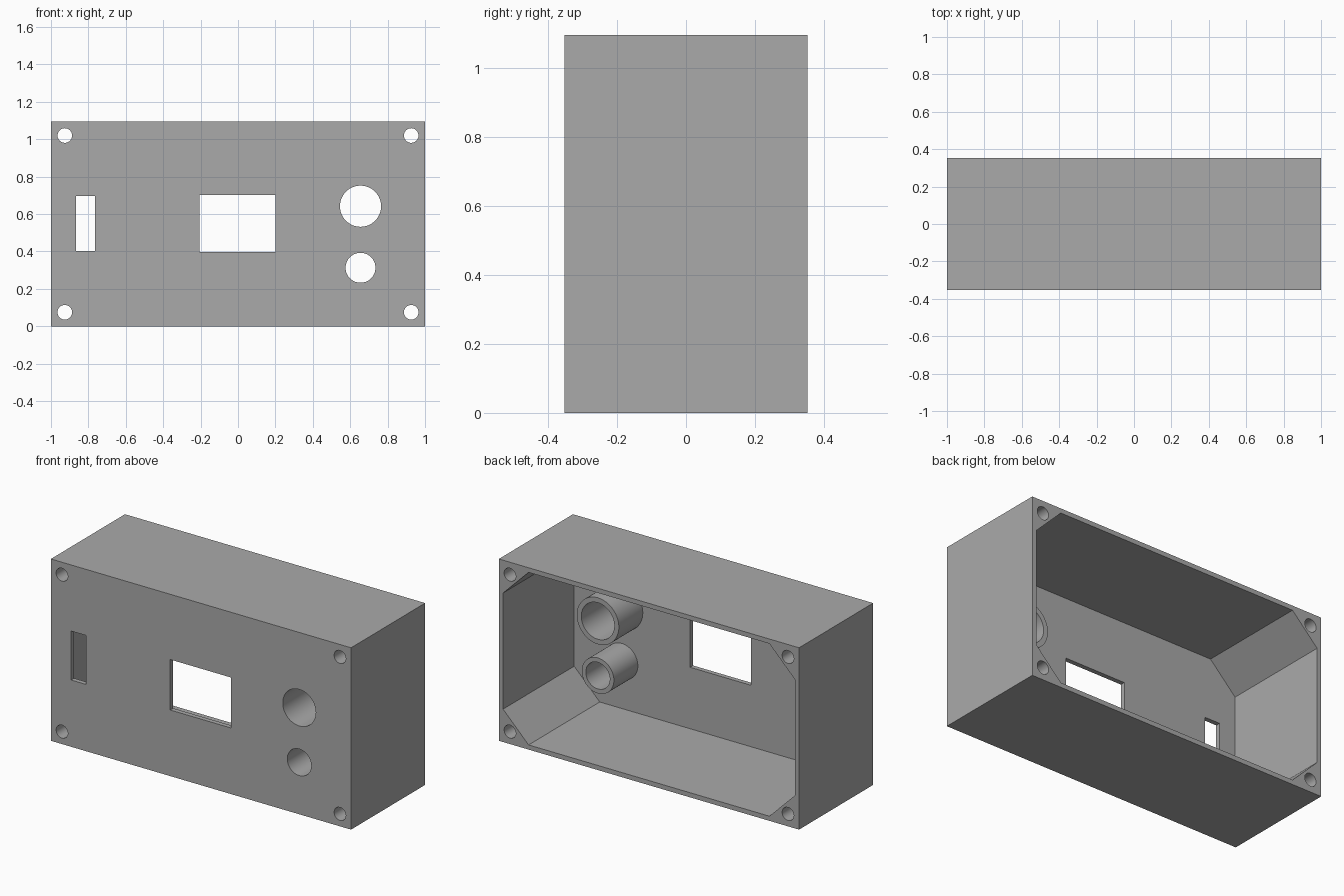
import bpy, math
from mathutils import Matrix

cube = bpy.data.objects.get("Cube")
if cube:
    bpy.data.objects.remove(cube, do_unlink=True)

W, D, H, WALL, CORNER = 2.0, 0.705, 1.095, 0.028, 0.17
FRONT, BACK = -D / 2, D / 2

grey = bpy.data.materials.new("plain grey")
grey.use_nodes = True
grey.diffuse_color = (0.4, 0.4, 0.4, 1)
grey.node_tree.nodes["Principled BSDF"].inputs["Base Color"].default_value = (0.4, 0.4, 0.4, 1)


def prism(name, outline, y0, y1):
    """Extrude an x-z outline from y0 to y1."""
    n = len(outline)
    verts = [(x, y, z) for y in (y0, y1) for x, z in outline]
    faces = [tuple(range(n)), tuple(range(2 * n - 1, n - 1, -1))]
    faces += [(i, i + n, (i + 1) % n + n, (i + 1) % n) for i in range(n)]
    mesh = bpy.data.meshes.new(name)
    mesh.from_pydata(verts, [], faces)
    mesh.materials.append(grey)
    obj = bpy.data.objects.new(name, mesh)
    bpy.context.collection.objects.link(obj)
    return obj


def rect(x0, x1, z0, z1):
    return [(x0, z0), (x1, z0), (x1, z1), (x0, z1)]


def circle(x, z, r, n=64):
    return [(x + r * math.cos(math.tau * i / n), z + r * math.sin(math.tau * i / n))
            for i in range(n)]


def combine(target, tool, operation):
    """Apply a boolean and discard the tool."""
    mod = target.modifiers.new("boolean", 'BOOLEAN')
    mod.operation, mod.solver, mod.object = operation, 'EXACT', tool
    bpy.ops.object.select_all(action='DESELECT')
    bpy.context.view_layer.objects.active = target
    target.select_set(True)
    bpy.ops.object.modifier_apply(modifier=mod.name)
    bpy.data.objects.remove(tool, do_unlink=True)


# Outer box
case = prism("case", rect(-W / 2, W / 2, 0, H), FRONT, BACK)

# Open-backed cavity with solid chamfered corners
a, b = W / 2 - WALL, H / 2 - WALL
quarter = [(a - CORNER, b), (a, b - CORNER)]
octagon = (quarter + [(x, -z) for x, z in reversed(quarter)]
           + [(-x, -z) for x, z in quarter] + [(-x, z) for x, z in reversed(quarter)])
octagon = [(x, z + H / 2) for x, z in reversed(octagon)]
combine(case, prism("cavity", octagon, FRONT + WALL, BACK + 0.1), 'DIFFERENCE')

# Tubes behind the two round openings, then their bores
for z, bore, outer in ((0.642, 0.11, 0.14), (0.313, 0.08, 0.107)):
    combine(case, prism("tube", circle(0.655, z, outer), FRONT + WALL / 2, FRONT + 0.256), 'UNION')
    combine(case, prism("bore", circle(0.655, z, bore), FRONT - 0.1, 0.1), 'DIFFERENCE')

# Rectangular window and slot in the front
for outline in (rect(-0.205, 0.2, 0.398, 0.702), rect(-0.865, -0.765, 0.402, 0.697)):
    combine(case, prism("opening", outline, FRONT - 0.1, FRONT + 0.1), 'DIFFERENCE')

# Screw holes through the corners
for x in (-0.926, 0.926):
    for z in (0.075, H - 0.075):
        combine(case, prism("screw_hole", circle(x, z, 0.039, 40), FRONT - 0.1, BACK + 0.1),
                'DIFFERENCE')

bpy.ops.object.shade_smooth_by_angle(angle=math.radians(30))
